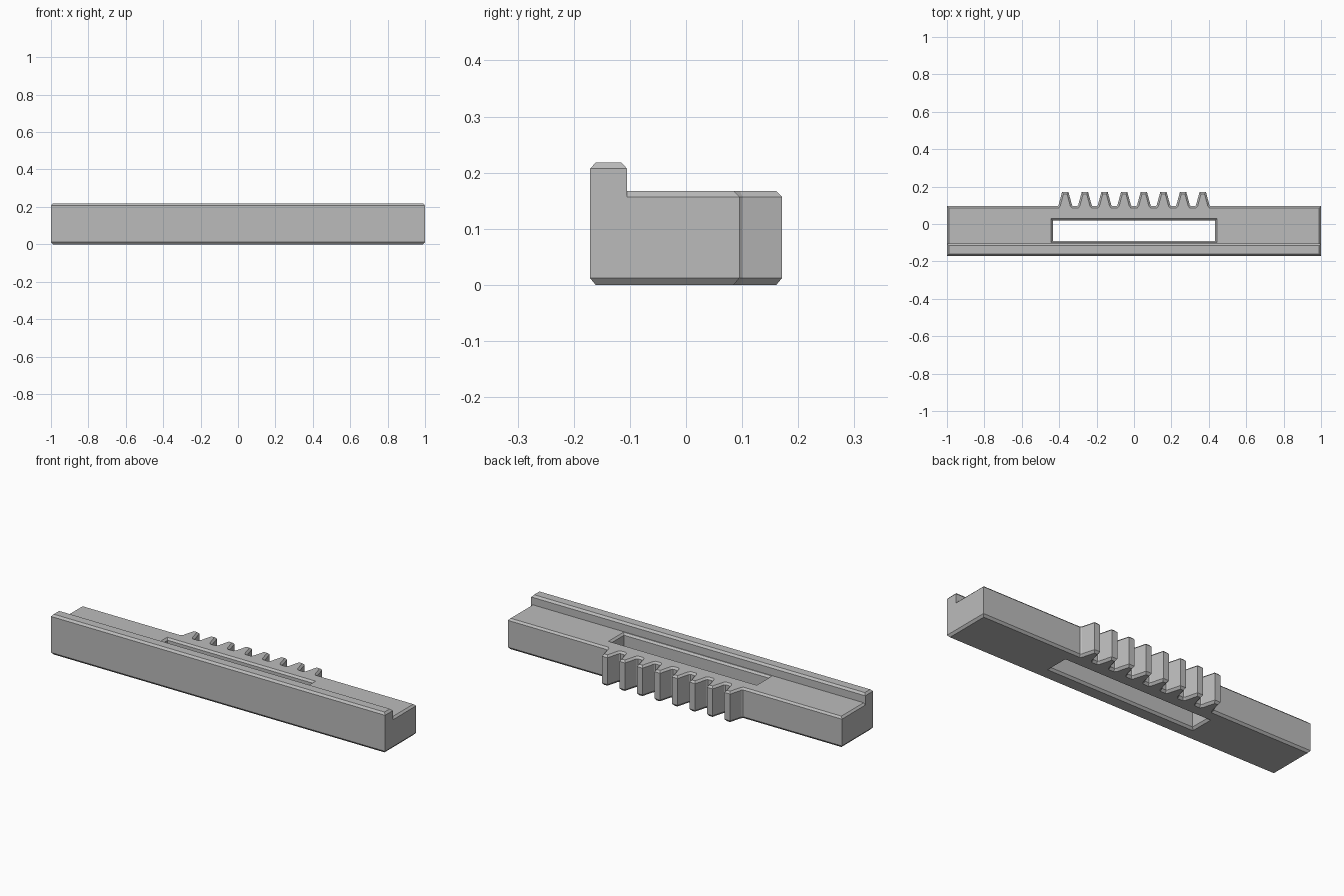
import bpy
import bmesh
from mathutils import Vector

if "Cube" in bpy.data.objects:
    bpy.data.objects.remove(bpy.data.objects["Cube"])

FRONT, STEP, BACK, TIP = -0.171, -0.105, 0.095, 0.171
EDGE = 0.01                     # chamfer width
LOW, SHOULDER, DECK = 0.012, 0.157, 0.167
RAIL_SIDE, RAIL_TOP = 0.207, 0.218
TEETH, PITCH = 8, 0.105


def inset(points, d):
    """Mitred inward offset of a counter-clockwise outline."""
    result = []
    for i, p in enumerate(points):
        p = Vector(p)
        a = (p - Vector(points[i - 1])).normalized()
        b = (Vector(points[(i + 1) % len(points)]) - p).normalized()
        n1, n2 = Vector((-a.y, a.x)), Vector((-b.y, b.x))
        result.append(p + (n1 + n2) * d / (1 + n1.dot(n2)))
    return result


def ring(bm, points, z):
    return [bm.verts.new((p[0], p[1], z)) for p in points]


def bridge(bm, low, high, closed=True):
    n = len(low)
    for i in range(n if closed else n - 1):
        j = (i + 1) % n
        bm.faces.new((low[i], low[j], high[j], high[i]))


def make_object(name, bm):
    bmesh.ops.recalc_face_normals(bm, faces=bm.faces)
    mesh = bpy.data.meshes.new(name)
    bm.to_mesh(mesh)
    bm.free()
    obj = bpy.data.objects.new(name, mesh)
    bpy.context.collection.objects.link(obj)
    return obj


# Plan outline: front edge, rail step, then the toothed back edge
outline = [(-1, FRONT), (1, FRONT), (1, STEP), (1, BACK)]
half_tooth = [(0.041, BACK), (0.036, 0.101), (0.017, TIP)]
tooth = half_tooth + [(-x, y) for x, y in reversed(half_tooth)]
for k in reversed(range(TEETH)):
    centre = (k - (TEETH - 1) / 2) * PITCH
    outline += [(centre + x, y) for x, y in tooth]
outline += [(-1, BACK), (-1, STEP)]

# Body with chamfered bottom and top edges
bm = bmesh.new()
bottom = ring(bm, inset(outline, EDGE), 0)
lower = ring(bm, outline, LOW)
upper = ring(bm, outline, SHOULDER)
bm.faces.new(bottom)
bridge(bm, bottom, lower)
bridge(bm, lower, upper)

# Deck behind the rail
deck = ring(bm, inset(outline, EDGE)[2:], DECK)
bridge(bm, upper[2:], deck, closed=False)
bm.faces.new(deck)

# Raised rail along the front
rail_plan = outline[:3] + outline[-1:]
rail_base = upper[:3] + upper[-1:]
rail_side = ring(bm, rail_plan, RAIL_SIDE)
rail_top = ring(bm, inset(rail_plan, EDGE), RAIL_TOP)
for i in (0, 1, 3):
    j = (i + 1) % 4
    bm.faces.new((rail_base[i], rail_base[j], rail_side[j], rail_side[i]))
bm.faces.new((rail_base[2], deck[0], deck[-1], rail_base[3],
              rail_side[3], rail_side[2]))
bridge(bm, rail_side, rail_top)
bm.faces.new(rail_top)
rack = make_object("toothed_rack", bm)

# Through slot with flared rims
slot_plan = [(-0.434, -0.09), (0.434, -0.09), (0.434, 0.019), (-0.434, 0.019)]
bm = bmesh.new()
levels = [(-0.05, EDGE), (0, EDGE), (LOW, 0), (SHOULDER, 0), (DECK, EDGE), (0.25, EDGE)]
rings = [ring(bm, inset(slot_plan, -d), z) for z, d in levels]
for a, b in zip(rings, rings[1:]):
    bridge(bm, a, b)
bm.faces.new(rings[0])
bm.faces.new(rings[-1])
cutter = make_object("slot_cutter", bm)
cutter.hide_render = True

cut = rack.modifiers.new("slot", 'BOOLEAN')
cut.operation = 'DIFFERENCE'
cut.solver = 'EXACT'
cut.object = cutter
bpy.context.view_layer.objects.active = rack
bpy.ops.object.modifier_apply(modifier=cut.name)
bpy.data.objects.remove(cutter)

# Plain grey material
grey = bpy.data.materials.new("plain_grey")
grey.use_nodes = True
colour = (0.5, 0.5, 0.5, 1)
grey.diffuse_color = colour
grey.node_tree.nodes["Principled BSDF"].inputs["Base Color"].default_value = colour
rack.data.materials.clear()
rack.data.materials.append(grey)
